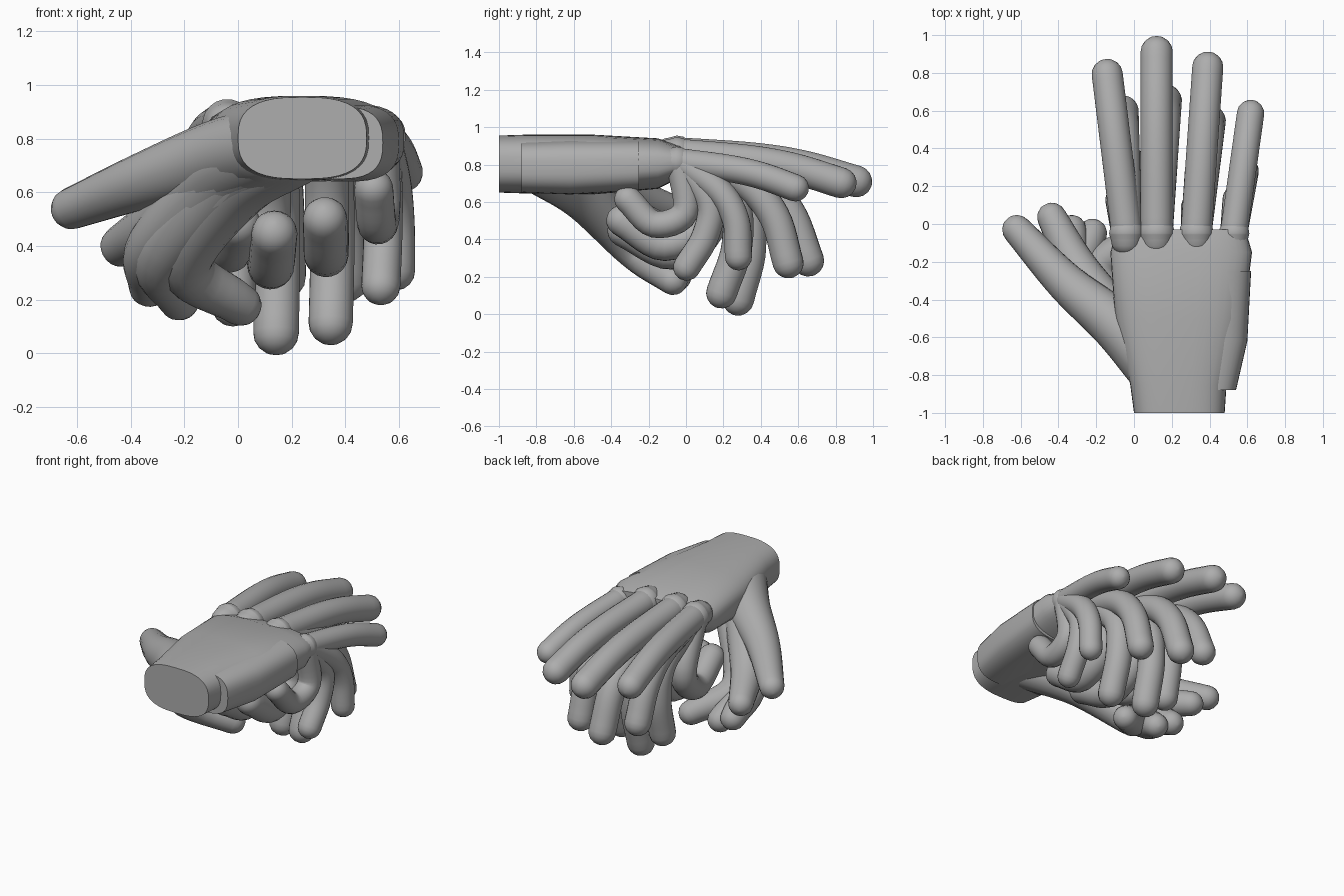
import bpy, bmesh, math
from mathutils import Vector

if "Cube" in bpy.data.objects:
    bpy.data.objects.remove(bpy.data.objects["Cube"])

TURN = 2 * math.pi
grey = bpy.data.materials.new("dark_grey")
grey.diffuse_color = (.42, .42, .42, 1)
grey.use_nodes = True
grey.node_tree.nodes["Principled BSDF"].inputs["Base Color"].default_value = grey.diffuse_color


def skin(name, rings):
    """Bridge closed rings of points, cap both ends and shade smooth."""
    bm = bmesh.new()
    loops = [[bm.verts.new(p) for p in r] for r in rings]
    for a, b in zip(loops, loops[1:]):
        for i in range(len(a)):
            bm.faces.new((a[i - 1], a[i], b[i], b[i - 1]))
    bm.faces.new(loops[0])
    bm.faces.new(loops[-1])
    bmesh.ops.recalc_face_normals(bm, faces=bm.faces)
    me = bpy.data.meshes.new(name)
    bm.to_mesh(me)
    bm.free()
    me.materials.append(grey)
    ob = bpy.data.objects.new(name, me)
    bpy.context.collection.objects.link(ob)
    bpy.context.view_layer.objects.active = ob
    ob.select_set(True)
    bpy.ops.object.shade_smooth_by_angle(angle=math.radians(45))
    ob.select_set(False)


def spline(pts, steps=6):
    """Catmull-Rom curve through 4D points (x, y, z, radius)."""
    p = [Vector(q) for q in pts]
    p = [2 * p[0] - p[1]] + p + [2 * p[-1] - p[-2]]
    out = []
    for a, b, c, d in zip(p, p[1:], p[2:], p[3:]):
        for s in range(steps):
            t = s / steps
            out.append((2 * b + (c - a) * t + (2 * a - 5 * b + 4 * c - d) * t * t
                        + (3 * b - a - 3 * c + d) * t ** 3) / 2)
    return out + [p[-2]]


def digit(name, pts, n=20):
    """Round tapered tube with domed ends; end points are dome centres."""
    path = spline(pts)
    c = [q.to_3d() for q in path]
    r = [q[3] for q in path]
    last = len(c) - 1
    tan = [(c[min(i + 1, last)] - c[max(i - 1, 0)]).normalized() for i in range(last + 1)]
    dome = [TURN / 4 * k / 4.2 for k in range(1, 5)]
    head = [(c[0] - tan[0] * r[0] * math.sin(a), r[0] * math.cos(a), tan[0]) for a in dome[::-1]]
    tail = [(c[-1] + tan[-1] * r[-1] * math.sin(a), r[-1] * math.cos(a), tan[-1]) for a in dome]
    u = tan[0].orthogonal()
    rings = []
    for o, rad, t in head + list(zip(c, r, tan)) + tail:
        u = (u - t * u.dot(t)).normalized()
        v = t.cross(u)
        rings.append([o + rad * (math.cos(TURN * i / n) * u + math.sin(TURN * i / n) * v)
                      for i in range(n)])
    skin(name, rings)


def slab(name, sections, n=40, e=0.72):
    """Loft of rounded sections (y, x0, x1, z0, z1)."""
    def f(w):
        return math.copysign(abs(w) ** e, w) / 2
    skin(name, [[((x0 + x1) / 2 + (x1 - x0) * f(math.cos(TURN * i / n)), y,
                  (z0 + z1) / 2 + (z1 - z0) * f(math.sin(TURN * i / n))) for i in range(n)]
                for y, x0, x1, z0, z1 in sections])


# palm with cut wrist, and the heel of the hand on the little finger side
slab("palm", [(-1, 0, .48, .65, .955), (-.85, -.02, .49, .645, .96), (-.5, -.1, .58, .64, .96),
              (-.15, -.125, .625, .67, .94), (-.03, -.09, .59, .73, .9)])
slab("palm_heel", [(-.88, .2, .54, .65, .92), (-.62, .2, .6, .64, .93), (-.25, .2, .62, .66, .93)])

# fingers: knuckle x, knuckle z, length, radius, sideways spread, extra bend (degrees)
fingers = {
    "index": (-.04, .855, .88, .083, -7, -3),
    "middle": (.12, .86, 1, .086, 0, 0),
    "ring": (.33, .855, .92, .083, 4, 5),
    "little": (.53, .815, .67, .073, 8, 18),
}
# poses: pitch of the three bones, share of the spread, sideways drift, share of the extra bend
poses = {
    "open": ((4, 9, 16), 1, 0, .2),
    "half_bent": ((18, 42, 68), .8, 4, 1),
    "bent": ((36, 78, 103), 0, 4, 1),
    "fist": ((65, 140, 205), 1, -3, 1),
}
bones = (.4, .27, .29)
for finger, (x, z, length, r, spread, extra) in fingers.items():
    digit(finger + "_knuckle", [(x, -.085, z, r), (x, -.05, z, r * 1.12)])
    for pose, (pitches, share, drift, bend) in poses.items():
        p = Vector((x, -.035, z, r))
        joints = [p]
        yaw = math.radians(spread * share + drift)
        for pitch, bone in zip(pitches, bones):
            a = math.radians(pitch + extra * bend)
            p = p + length * bone * Vector((math.cos(a) * math.sin(yaw),
                                            math.cos(a) * math.cos(yaw), -math.sin(a), 0))
            joints.append(p)
        digit(f"{finger}_finger_{pose}", joints)

# thumbs: from spread out to folded under the palm, given by middle joint and tip
thumbs = {
    "open": ((-.36, -.31, .64), (-.62, -.03, .54)),
    "half_bent": ((-.29, -.24, .49), (-.435, .035, .4)),
    "bent": ((-.31, -.25, .4), (-.33, -.03, .25)),
    "folding": ((-.28, -.27, .36), (-.22, -.05, .2)),
    "fist": ((-.2, -.27, .34), (.01, -.07, .18)),
}
for i, (pose, (mid, tip)) in enumerate(thumbs.items()):
    drop = .73 - .1 * (i / 4) ** .5       # root sinks as the thumb folds
    digit("thumb_" + pose, [(.11 + .03 * i, -.77, .78, .145), (-.09 + .02 * i, -.54, drop, .135),
                            (*mid, .105), (*tip, .078)])
